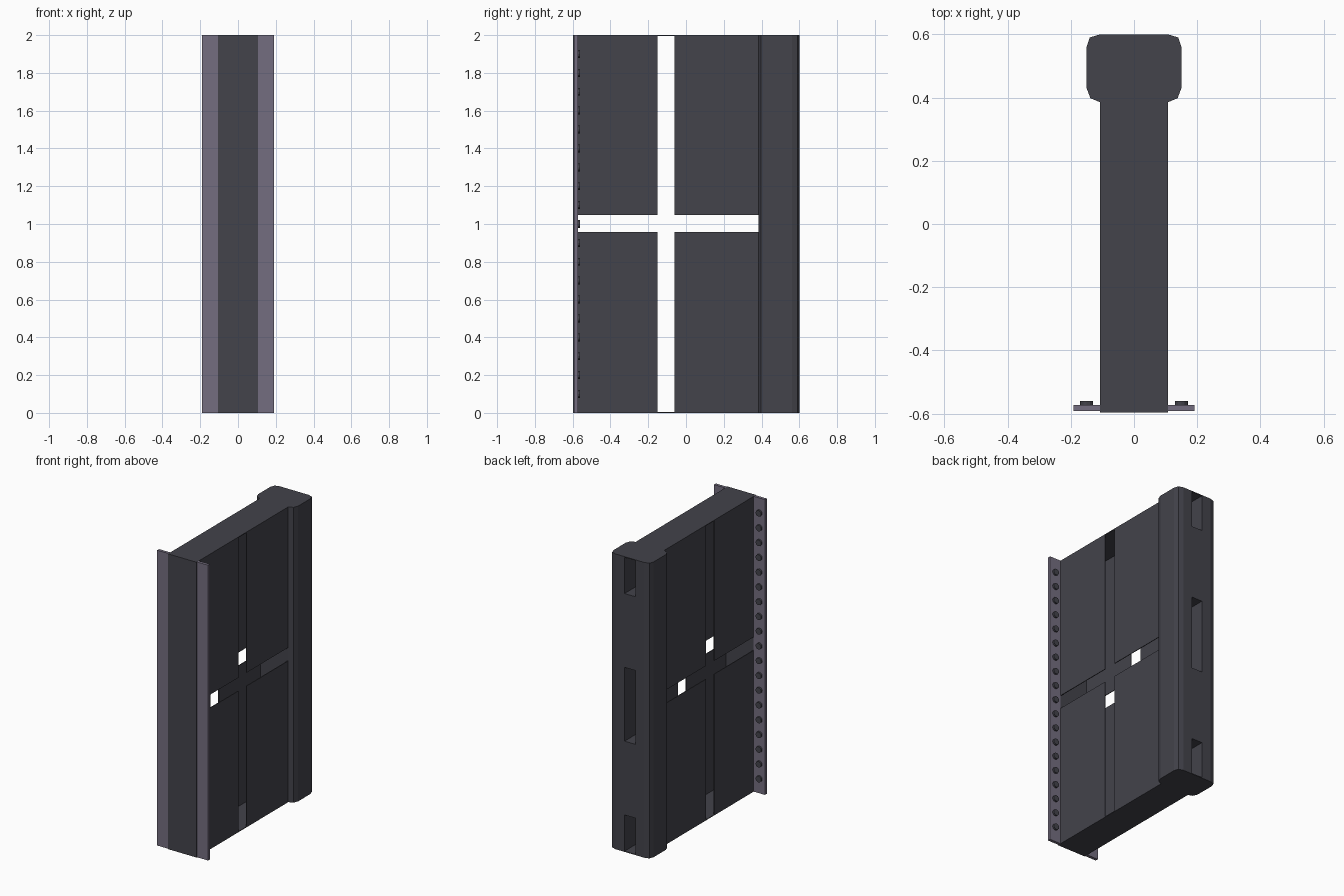
import bpy, bmesh
from mathutils import Matrix, Vector

cube = bpy.data.objects.get("Cube")
if cube:
    bpy.data.objects.remove(cube, do_unlink=True)


def material(name, rgb):
    m = bpy.data.materials.new(name)
    m.use_nodes = True
    m.diffuse_color = (*rgb, 1)
    m.node_tree.nodes["Principled BSDF"].inputs["Base Color"].default_value = (*rgb, 1)
    return m


charcoal = material("charcoal", (0.056, 0.056, 0.07))
mauve = material("mauve grey", (0.175, 0.155, 0.215))


def finish(name, bm, mat):
    bmesh.ops.recalc_face_normals(bm, faces=bm.faces)
    mesh = bpy.data.meshes.new(name)
    bm.to_mesh(mesh)
    bm.free()
    mesh.materials.append(mat)
    obj = bpy.data.objects.new(name, mesh)
    bpy.context.collection.objects.link(obj)
    return obj


def add_box(bm, x, y, z):
    lo, hi = Vector((x[0], y[0], z[0])), Vector((x[1], y[1], z[1]))
    size = Matrix.Diagonal((*(hi - lo), 1))
    bmesh.ops.create_cube(bm, size=1, matrix=Matrix.Translation((lo + hi) / 2) @ size)


def boxes(name, mat, spans):
    bm = bmesh.new()
    for span in spans:
        add_box(bm, *span)
    return finish(name, bm, mat)


W, T = 0.107, 0.005            # half width of the hollow body, sheet thickness
FRONT, BACK, TOP = -0.572, 0.385, 2.0

# Thin side sheets, split by a cross-shaped slot
for side, name in ((-1, "right"), (1, "left")):
    x = sorted((side * W, side * (W - T)))
    boxes(name + "_side_panels", charcoal,
          [(x, y, z) for y in ((FRONT, -0.15), (-0.06, BACK))
           for z in ((0, 0.957), (1.047, TOP))])

# End sheets closing the hollow body
boxes("top_plate", charcoal, [((-W, W), (FRONT, BACK), (TOP - T, TOP))])
boxes("bottom_plate", charcoal, [((-W, W), (FRONT, BACK), (0, T))])
boxes("front_plate", charcoal, [((-W, W), (-0.597, FRONT), (0, TOP))])

# Rear post: rounded profile, with pockets cut in its back
half = [(0.107, 0.385), (0.138, 0.398), (0.15, 0.43),
        (0.15, 0.56), (0.14, 0.59), (0.107, 0.6)]
outline = half + [(-x, y) for x, y in reversed(half)]
bm = bmesh.new()
base = bm.faces.new([bm.verts.new((x, y, 0)) for x, y in outline])
top = bmesh.ops.extrude_face_region(bm, geom=[base])["geom"]
bmesh.ops.translate(bm, vec=(0, 0, TOP),
                    verts=[v for v in top if isinstance(v, bmesh.types.BMVert)])
post = finish("rear_post", bm, charcoal)

cutter = boxes("pocket_cutter", charcoal,
               [((-0.04, 0.04), (BACK + T, 0.7), z)
                for z in ((T, 0.25), (0.75, 1.25), (1.75, TOP - T))])
cutter.hide_render = True
cut = post.modifiers.new("pockets", "BOOLEAN")
cut.object, cut.operation, cut.solver = cutter, "DIFFERENCE", "EXACT"
bpy.context.view_layer.objects.active = post
bpy.ops.object.modifier_apply(modifier=cut.name)
bpy.data.objects.remove(cutter, do_unlink=True)

# Mounting flanges with a row of round studs behind each
for side, name in ((-1, "right"), (1, "left")):
    boxes(name + "_flange", mauve,
          [(sorted((side * W, side * 0.191)), (-0.592, FRONT), (0, TOP))])
    bm = bmesh.new()
    for i in range(19):
        place = Matrix.Translation((side * 0.15, FRONT + 0.005, 0.1 * (i + 1)))
        bmesh.ops.create_cone(bm, cap_ends=True, segments=12, radius1=0.021,
                              radius2=0.021, depth=0.014,
                              matrix=place @ Matrix.Rotation(1.5708, 4, "X"))
    finish(name + "_studs", bm, charcoal)
